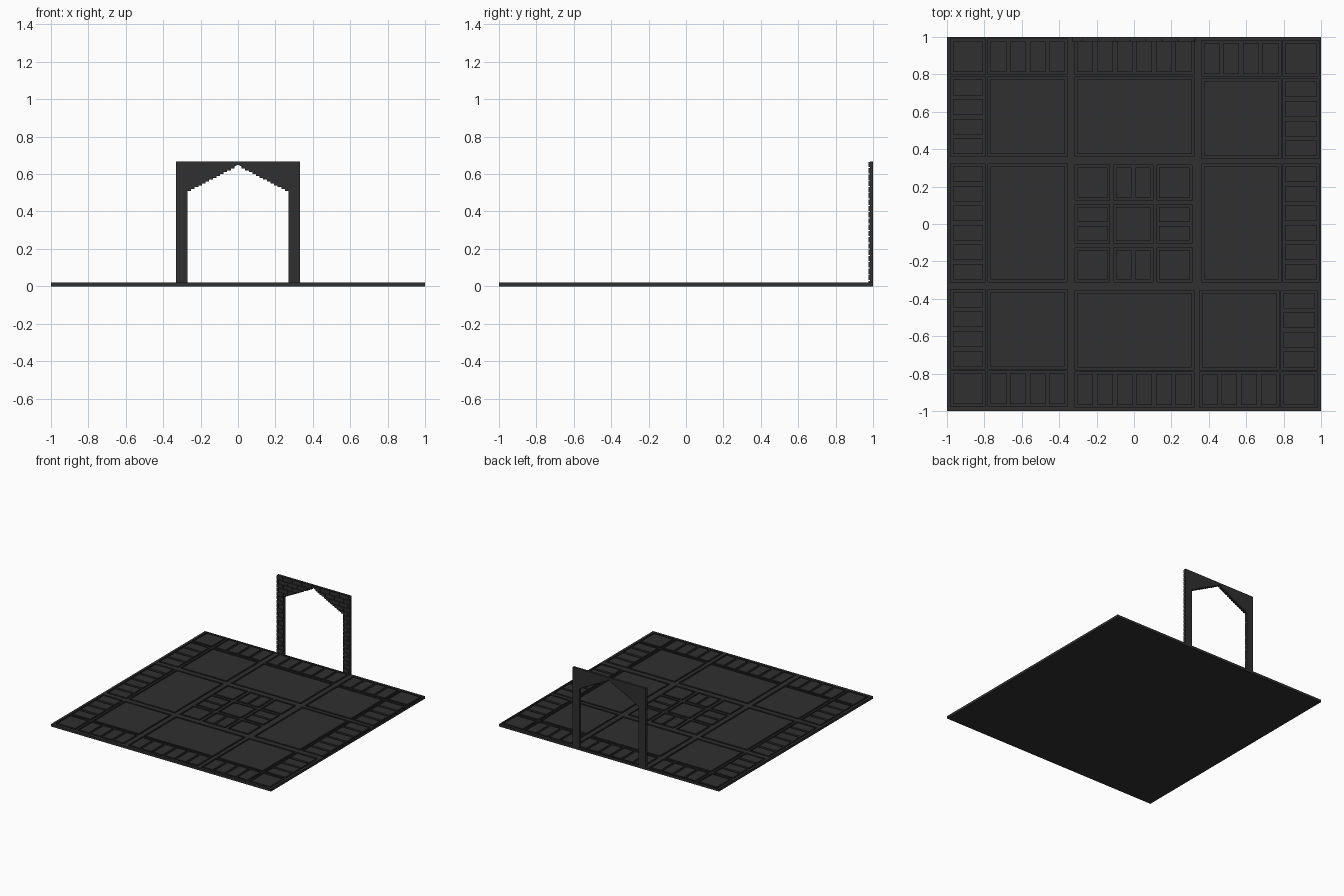
import bpy, bmesh

if "Cube" in bpy.data.objects:
    bpy.data.objects.remove(bpy.data.objects["Cube"])

stone = bpy.data.materials.new("dark_stone")
stone.diffuse_color = (0.029, 0.029, 0.029, 1)
stone.use_nodes = True
stone.node_tree.nodes["Principled BSDF"].inputs["Base Color"].default_value = stone.diffuse_color

TOP, BED = 0.02, 0.008      # floor surface and bottom of the recesses


def finish(name, bm):
    bmesh.ops.recalc_face_normals(bm, faces=bm.faces)
    me = bpy.data.meshes.new(name)
    bm.to_mesh(me)
    bm.free()
    me.materials.append(stone)
    ob = bpy.data.objects.new(name, me)
    bpy.context.collection.objects.link(ob)
    return ob


def add_box(bm, x0, x1, y0, y1, z0, z1):
    vs = bmesh.ops.create_cube(bm, size=1)["verts"]
    for v in vs:
        v.co = (x1 if v.co.x > 0 else x0,
                y1 if v.co.y > 0 else y0,
                z1 if v.co.z > 0 else z0)


def boxes(name, items):
    bm = bmesh.new()
    for b in items:
        add_box(bm, *b)
    return finish(name, bm)


def prism(name, pts, y0, y1):
    bm = bmesh.new()
    f = bm.faces.new([bm.verts.new((x, y0, z)) for x, z in pts])
    ext = bmesh.ops.extrude_face_region(bm, geom=[f])["geom"]
    for v in ext:
        if isinstance(v, bmesh.types.BMVert):
            v.co.y = y1
    return finish(name, bm)


def boolean(ob, tool, op):
    m = ob.modifiers.new("cut", 'BOOLEAN')
    m.object, m.operation, m.solver = tool, op, 'EXACT'
    bpy.context.view_layer.objects.active = ob
    bpy.ops.object.modifier_apply(modifier=m.name)
    bpy.data.objects.remove(tool)


# Recess layout: bands across x and y, with the number of small tiles each way
xs = [(-0.98, -0.795), (-0.78, -0.355), (-0.315, 0.32), (0.36, 0.785), (0.795, 0.99)]
ys = [(-0.975, -0.785), (-0.775, -0.35), (-0.31, 0.32), (0.36, 0.785), (0.80, 0.99)]
count = [1, 4, 6, 4, 1]
recesses = []
for i, (x0, x1) in enumerate(xs):
    for j, (y0, y1) in enumerate(ys):
        if i == 2 and j == 2:
            continue
        nx = count[i] if j in (0, 4) else 1
        ny = count[j] if i in (0, 4) else 1
        # slightly offset modules, as in the rotated floor pieces
        dx = -0.01 if i > 2 and j < 2 else 0
        dy = -0.01 if (i > 2 and j > 2) else (-0.005 if i > 1 and j < 2 else 0)
        recesses.append((x0 + dx, x1 + dx, y0 + dy, y1 + dy, nx, ny))

# Centre motif, three by three
cs = [(-0.315, -0.13), (-0.108, 0.102), (0.122, 0.31)]
rs = [(-0.31, -0.125), (-0.105, 0.105), (0.125, 0.315)]
for i, (x0, x1) in enumerate(cs):
    for j, (y0, y1) in enumerate(rs):
        recesses.append((x0, x1, y0, y1,
                         2 if i == 1 and j != 1 else 1,
                         2 if j == 1 and i != 1 else 1))

# Floor slab with recesses cut out
floor = boxes("floor_slab", [(-1, 1, -1, 1, 0, TOP)])
cutter = boxes("recess_cutter", [(a, b, c, d, BED, 0.1) for a, b, c, d, _, _ in recesses])
cutter.hide_render = True
boolean(floor, cutter, 'DIFFERENCE')

# Tiles standing in the recesses
EDGE, GAP = 0.013, 0.021
tiles = []
for x0, x1, y0, y1, nx, ny in recesses:
    w = (x1 - x0 - 2 * EDGE - (nx - 1) * GAP) / nx
    h = (y1 - y0 - 2 * EDGE - (ny - 1) * GAP) / ny
    for i in range(nx):
        for j in range(ny):
            a = x0 + EDGE + i * (w + GAP)
            c = y0 + EDGE + j * (h + GAP)
            tiles.append((a, a + w, c, c + h, BED - 0.002, TOP))
boxes("floor_tiles", tiles)

# Arch outline with a stepped pointed opening
OUT, INN, SPRING, APEX, HEAD = 0.332, 0.27, 0.51, 0.65, 0.667
N = 14
half = [(OUT, HEAD), (OUT, 0.01), (INN, 0.01), (INN, SPRING)]
for k in range(1, N):
    x = INN * (1 - k / N)
    z = SPRING + (APEX - SPRING) * k / N
    half += [(x, half[-1][1]), (x, z)]
outline = half + [(0, APEX)] + [(-x, z) for x, z in reversed(half)]
prism("arch_wall", outline, 0.985, 1.0)

# Staggered bricks on the front of the arch, trimmed to its outline
COURSE, LENGTH, JOINT = 0.0335, 0.085, 0.005
bricks = []
for r in range(20):
    z = r * COURSE
    x = -0.40 - (LENGTH / 2 if r % 2 else 0)
    while x < 0.40:
        bricks.append((x, x + LENGTH - JOINT, 0.977, 0.987, z, z + COURSE - JOINT))
        x += LENGTH
wall_bricks = boxes("arch_bricks", bricks)
trim = prism("brick_trim", outline, 0.9, 1.1)
trim.hide_render = True
boolean(wall_bricks, trim, 'INTERSECT')
